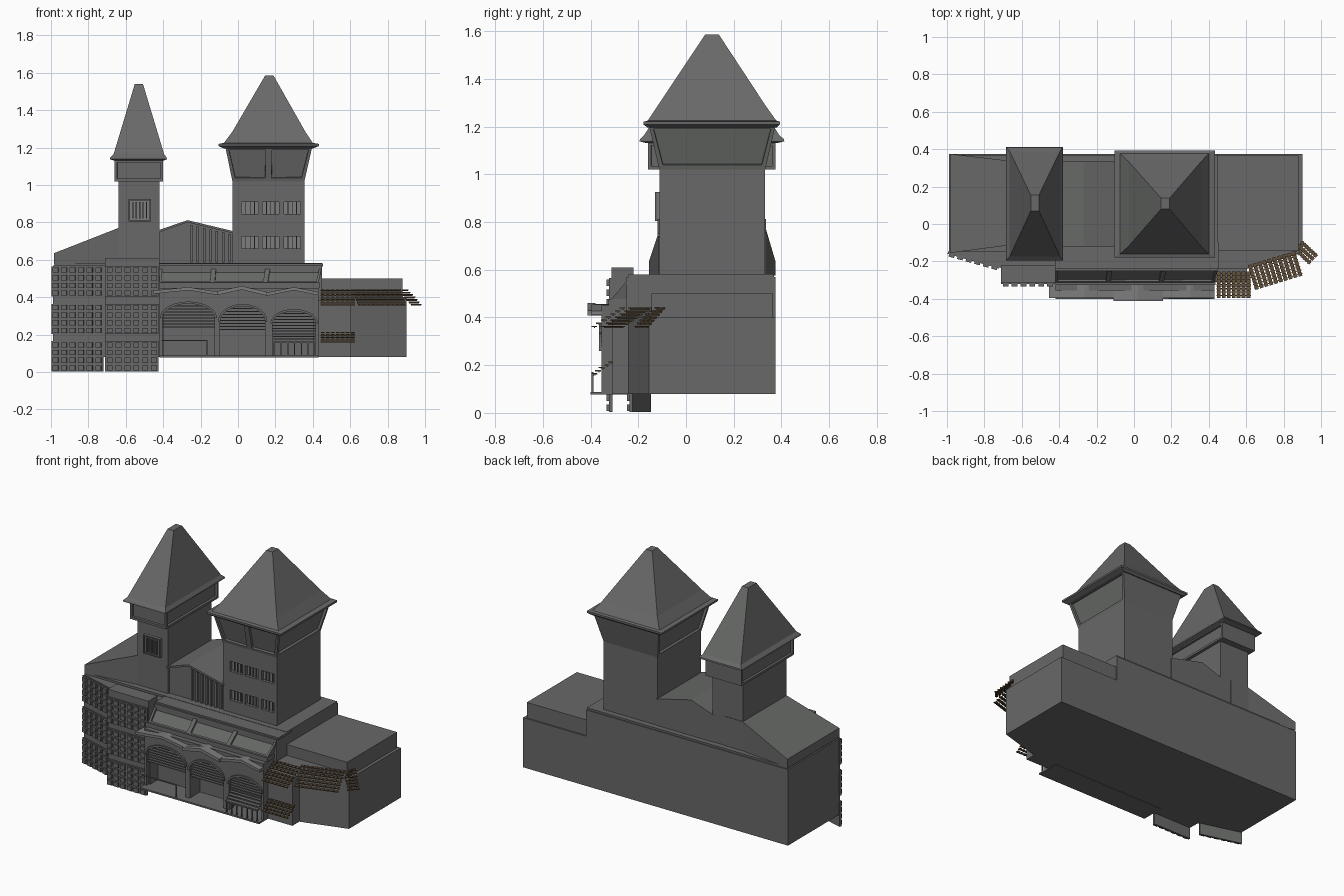
import bpy, bmesh, math
from mathutils import Vector, Matrix

if "Cube" in bpy.data.objects:
    bpy.data.objects.remove(bpy.data.objects["Cube"])

def color(name, r, g, b):
    m = bpy.data.materials.new(name)
    m.diffuse_color = (r, g, b, 1)
    m.use_nodes = True
    m.node_tree.nodes["Principled BSDF"].inputs["Base Color"].default_value = m.diffuse_color
    return m
STONE = color("dark_stone", .135, .14, .135)
PALE = color("pale_stone", .2, .205, .2)
BROWN = color("brown_wood", .13, .085, .045)

def finish(name, bm, mat=None, M=None):
    bmesh.ops.recalc_face_normals(bm, faces=bm.faces)
    me = bpy.data.meshes.new(name)
    if M:
        bm.transform(M)
    bm.to_mesh(me)
    bm.free()
    ob = bpy.data.objects.new(name, me)
    bpy.context.collection.objects.link(ob)
    me.materials.append(mat or STONE)
    return ob

def skin(bm, rings):
    """Closed solid through equal-length vertex rings; returns side faces."""
    R = [[bm.verts.new(p) for p in r] for r in rings]
    n = len(R[0])
    bm.faces.new(R[0][::-1])
    bm.faces.new(R[-1])
    return [[bm.faces.new((a[i], a[(i+1) % n], b[(i+1) % n], b[i])) for i in range(n)]
            for a, b in zip(R, R[1:])]

def rect(x0, x1, y0, y1, z):
    return [(x0, y0, z), (x1, y0, z), (x1, y1, z), (x0, y1, z)]

def boxes(name, items, mat=None, M=None):
    bm = bmesh.new()
    for x0, x1, y0, y1, z0, z1 in items:
        skin(bm, [rect(x0, x1, y0, y1, z0), rect(x0, x1, y0, y1, z1)])
    return finish(name, bm, mat, M)

def loft(name, rects):
    bm = bmesh.new()
    skin(bm, [rect(*r) for r in rects])
    return finish(name, bm)

def plan(name, pts, z0, z1):
    bm = bmesh.new()
    skin(bm, [[(x, y, z) for x, y in pts] for z in (z0, z1)])
    return finish(name, bm)

def front(name, pts, y0, y1, mat=None):
    bm = bmesh.new()
    skin(bm, [[(x, y, z) for x, z in pts] for y in (y0, y1)])
    return finish(name, bm, mat)

def paneled(name, rings, sides, inset, depth, cuts=0):
    """Solid with recessed panels on chosen sides; side 0 (front) can be split."""
    bm = bmesh.new()
    side = skin(bm, rings)[0]
    bmesh.ops.recalc_face_normals(bm, faces=bm.faces)
    keep = [side[i] for i in sides if not (i == 0 and cuts)]
    if cuts:
        f = side[0]
        n = f.normal.copy()
        es = [e for e in f.edges if abs(e.verts[0].co.z - e.verts[1].co.z) < 1e-4]
        bmesh.ops.subdivide_edges(bm, edges=es, cuts=cuts)
        bm.normal_update()
        keep = [g for g in keep if g.is_valid]
        keep += [g for g in bm.faces if g.normal.dot(n) > .999]
    bmesh.ops.inset_individual(bm, faces=keep, thickness=inset)
    bm.normal_update()
    bmesh.ops.inset_individual(bm, faces=keep, thickness=.001, depth=-depth)
    return finish(name, bm)

# main volumes
plan("main_body", [(-.99, .375), (-.99, -.155), (-.71, -.235), (-.42, -.25), (.45, -.25), (.45, .375)], .08, .57)
boxes("facade_block", [(-.71, -.42, -.312, -.22, .08, .61)])
boxes("roof_ledge", [(-.98, .45, -.148, .368, .565, .582), (-.42, .455, -.24, -.1, .565, .58)])
plan("right_wing", [(.44, .375), (.44, -.24), (.605, -.24), (.9, -.155), (.9, .375)], .08, .4)
boxes("right_wing_upper", [(.44, .88, -.145, .365, .4, .5)])
plan("right_wing_parapet", [(.44, -.1), (.44, -.24), (.605, -.24), (.88, -.155), (.88, -.1)], .4, .43)
boxes("corner_block", [(.43, .605, -.31, -.2, .08, .385)])

# sloping left roof and central gable
bm = bmesh.new()
skin(bm, [[(x, y0, .575), (x, y1, .575), (x, y1, z), (x, y0, z)]
          for x, y0, y1, z in ((-.985, -.155, .375, .635), (-.64, -.11, .335, .77), (-.5, -.11, .335, .77))])
finish("left_roof", bm)
front("gable", [(-.43, .57), (-.02, .57), (-.02, .74), (-.27, .8), (-.43, .745)], -.1, .335)
front("gable_roof", [(-.43, .745), (-.27, .8), (-.02, .74), (-.02, .752), (-.27, .812), (-.43, .757)], -.12, .335)
boxes("gable_slats", [(x, x+.012, -.116, -.09, .585, .79-(x+.27)*.24)
                      for x in [-.255+i*.034 for i in range(7)]])

# left tower
boxes("left_tower", [(-.64, -.42, -.112, .332, .57, 1.03)])
paneled("left_tower_gallery", [rect(-.66, -.4, -.16, .375, 1.02), rect(-.66, -.4, -.16, .375, 1.135)],
        (0, 1, 3), .02, .015)
loft("left_tower_roof", [(-.66, -.4, -.165, .38, 1.13), (-.685, -.38, -.195, .412, 1.138),
                         (-.683, -.382, -.193, .41, 1.147), (-.665, -.395, -.175, .39, 1.165),
                         (-.552, -.508, .07, .155, 1.54)])
boxes("left_tower_window", [(-.585, -.465, -.12, -.1, .805, .925)], PALE)
boxes("left_tower_window_bars", [(x, x+.007, -.13, -.1, .82, .91) for x in [-.565+i*.018 for i in range(5)]]
      + [(-.585, -.578, -.13, -.1, .805, .925), (-.472, -.465, -.13, -.1, .805, .925),
         (-.585, -.465, -.13, -.1, .805, .812), (-.585, -.465, -.13, -.1, .918, .925)])

# right tower with recessed windows
tower = boxes("right_tower", [(-.03, .355, -.112, .332, .57, 1.03)])
wins = [(x, x+.09, z) for z in (.66, .845) for x in (.02, .13, .245)]
cut = boxes("window_cutter", [(a, b, -.2, -.085, z, z+.065) for a, b, z in wins])
cut.hide_render = True
cut.hide_viewport = True
mod = tower.modifiers.new("windows", 'BOOLEAN')
mod.operation = 'DIFFERENCE'
mod.solver = 'EXACT'
mod.object = cut
boxes("right_tower_window_panes", [(a, b, -.09, -.08, z, z+.065) for a, b, z in wins], PALE)
boxes("right_tower_window_slats", [(a+.02+i*.023, a+.024+i*.023, -.1, -.08, z, z+.065)
                                   for a, b, z in wins for i in range(3)])
paneled("right_tower_gallery", [rect(-.03, .355, -.112, .332, 1.02), rect(-.068, .397, -.155, .375, 1.205)],
        (0, 1, 3), .024, .015, 1)
loft("right_tower_roof", [(-.075, .4, -.16, .38, 1.195), (-.103, .432, -.178, .393, 1.208),
                          (-.103, .432, -.178, .393, 1.22), (-.075, .4, -.16, .378, 1.225),
                          (-.03, .36, -.12, .335, 1.285), (.145, .19, .08, .138, 1.585)])

# slanted cornice with recessed panels
paneled("cornice", [rect(-.42, .43, -.315, -.2, .475), rect(-.42, .45, -.235, -.2, .568)], (0,), .018, .012, 2)
boxes("cornice_base", [(-.42, .435, -.325, -.2, .45, .478)])

# arcade wall with three arches
arches = [(-.405, -.125, .29, .365), (-.095, .145, .27, .352), (.185, .415, .26, .325)]
pts = [(-.42, .08)]
for a, b, s, t in arches:
    c, r = (a+b)/2, (b-a)/2
    pts += [(a, .08)] + [(c-r*math.cos(math.pi*i/12), s+(t-s)*math.sin(math.pi*i/12)) for i in range(13)] + [(b, .08)]
pts += [(.43, .08), (.43, .45), (-.42, .45)]
front("arcade_wall", pts, -.355, -.312)
boxes("arcade_floor", [(-.42, .43, -.4, -.24, .078, .088)])
boxes("arcade_sides", [(x, x+.025, -.33, -.24, .085, .45) for x in (-.42, -.122, .152, .405)])

# arch rims and louvres
louvres = []
for k, (a, b, s, t) in enumerate(arches):
    c, r = (a+b)/2, (b-a)/2
    arc = lambda g: [(c-(r+g)*math.cos(math.pi*i/12), s+(t-s+g)*math.sin(math.pi*i/12)) for i in range(13)]
    front("arch_rim", arc(.012) + arc(0)[::-1], -.365, -.34)
    for i in range(8):
        z = t-.012-i*.016
        w = r*math.sqrt(max(0, 1-(max(0, z-s)/(t-s))**2))
        louvres.append((c-w, c+w, -.345, -.322, z-.004, z+.003))
boxes("arch_louvres", louvres)
boxes("right_arch_shelf", [(.185, .415, -.395+i*.014, -.37+i*.014, .16+i*.014, .165+i*.014) for i in range(5)])
boxes("railing", [(x, x+.006, -.395, -.388, .085, .16) for x in [.19+i*.0365 for i in range(7)]]
      + [(.185, .415, -.397, -.386, .155, .162), (-.17, -.163, -.395, -.388, .085, .17),
         (-.41, -.16, -.395, -.388, .165, .172)])

# zigzag canopy over the arcade
zig = [(-.455, .418), (-.265, .437), (-.11, .412), (.02, .44), (.155, .408), (.3, .437), (.43, .41)]
front("canopy", zig + [(x, z+.017) for x, z in zig[::-1]], -.395, -.31, PALE)
front("canopy_center", zig[2:5] + [(x, z+.02) for x, z in zig[4:1:-1]], -.413, -.38, PALE)

# gridded facade screens
def screen(name, x0, y0, x1, y1, cols):
    L = math.hypot(x1-x0, y1-y0)
    M = Matrix.Translation((x0, y0, 0)) @ Matrix.Rotation(math.atan2(y1-y0, x1-x0), 4, 'Z')
    p = L/cols
    items = []
    for z0 in (0, .2, .4):
        items.append((0, L, -.008, .006, z0+.003, z0+.165))
        items += [(p*(i+.18), p*(i+.82), -.02, 0, z0+.008+j*.041, z0+.036+j*.041)
                  for i in range(cols) for j in range(4)]
    boxes(name, items, None, M)
screen("left_screen", -.995, -.152, -.72, -.23, 6)
screen("inner_screen", -.71, -.314, -.425, -.314, 6)

# brown stepped awnings
def awning(name, x, y, ang, width, z, depth, rise, rows):
    """x, y = left end of the back edge; slopes down towards the front."""
    M = Matrix.Translation((x, y, 0)) @ Matrix.Rotation(math.radians(ang), 4, 'Z')
    n = round(width/.026)
    p = width/n
    d = depth/rows
    items = [(p*(i+.13), p*(i+.87), -d*(j+1.15), -d*j, z-rise*j/rows-.005, z-rise*j/rows)
             for i in range(n) for j in range(rows)]
    items += [(0, width, -d*(j+.65), -d*(j+.4), z-rise*j/rows-.01, z-rise*j/rows-.004) for j in range(rows)]
    boxes(name, items, BROWN, M)
awning("front_awning", .44, -.255, 0, .185, .442, .138, .09, 7)
awning("lower_awning", .44, -.305, 0, .185, .215, .085, .06, 5)
awning("angled_awning", .605, -.222, 17, .27, .442, .135, .09, 7)
awning("end_awning", .85, -.14, 47, .075, .442, .113, .09, 7)
